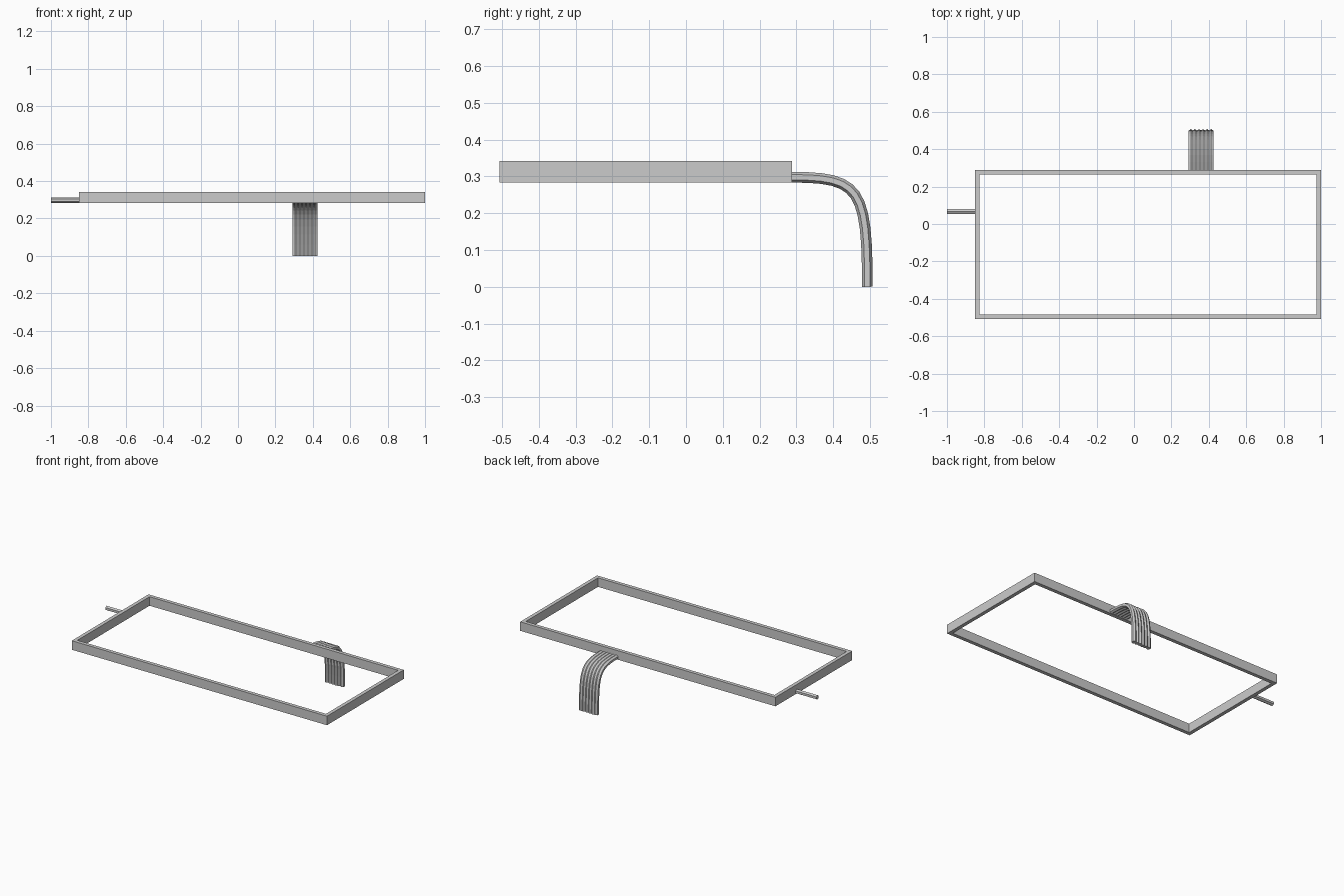
import bpy, bmesh
from math import pi, cos, sin
from mathutils import Vector

if "Cube" in bpy.data.objects:
    bpy.data.objects.remove(bpy.data.objects["Cube"])


def make_object(name, bm):
    bmesh.ops.recalc_face_normals(bm, faces=bm.faces)
    mesh = bpy.data.meshes.new(name)
    bm.to_mesh(mesh)
    bm.free()
    obj = bpy.data.objects.new(name, mesh)
    bpy.context.collection.objects.link(obj)
    return obj


def hex_tube(name, path, side, r=0.0145):
    """Capped six-sided tube swept along a planar path; side is the plane normal."""
    bm = bmesh.new()
    rings = []
    for i, p in enumerate(path):
        t = (path[min(i + 1, len(path) - 1)] - path[max(i - 1, 0)]).normalized()
        up = side.cross(t)
        rings.append([bm.verts.new(p + r * (cos(a) * up + sin(a) * side))
                      for a in (k * pi / 3 for k in range(6))])
    for a, b in zip(rings, rings[1:]):
        for k in range(6):
            bm.faces.new((a[k], a[(k + 1) % 6], b[(k + 1) % 6], b[k]))
    bm.faces.new(rings[0])
    bm.faces.new(rings[-1])
    return make_object(name, bm)


# Rectangular frame with mitred corners
X0, X1, Y0, Y1, Z0, Z1, T = -0.85, 1.0, -0.507, 0.288, 0.283, 0.342, 0.024
bm = bmesh.new()
loops = []
for inset, z in ((0, Z0), (0, Z1), (T, Z1), (T, Z0)):
    loops.append([bm.verts.new((x, y, z)) for x, y in (
        (X0 + inset, Y0 + inset), (X1 - inset, Y0 + inset),
        (X1 - inset, Y1 - inset), (X0 + inset, Y1 - inset))])
for i in range(4):
    a, b = loops[i], loops[(i + 1) % 4]
    for k in range(4):
        bm.faces.new((a[k], a[(k + 1) % 4], b[(k + 1) % 4], b[k]))
make_object("frame", bm)

# Short straight inlet pipe on the left
ZC = 0.2975
hex_tube("inlet_pipe", [Vector((-1.0, 0.067, ZC)), Vector((X0, 0.067, ZC))],
         Vector((0, 1, 0)))

# Row of outlet pipes bending down to the floor behind the frame
YE, K, N = 0.4925, 0.9, 12
p0, p3 = Vector((0, Y1, ZC)), Vector((0, YE, 0))
p1 = Vector((0, Y1 + K * (YE - Y1), ZC))
p2 = Vector((0, YE, K * ZC))
for n in range(6):
    off = Vector((0.3035 + n * 0.0219, 0, 0))
    path = []
    for i in range(N + 1):
        t = i / N
        s = 1 - t
        path.append(off + s**3 * p0 + 3 * s * s * t * p1 + 3 * s * t * t * p2 + t**3 * p3)
    hex_tube(f"outlet_pipe_{n + 1}", path, Vector((1, 0, 0)))
